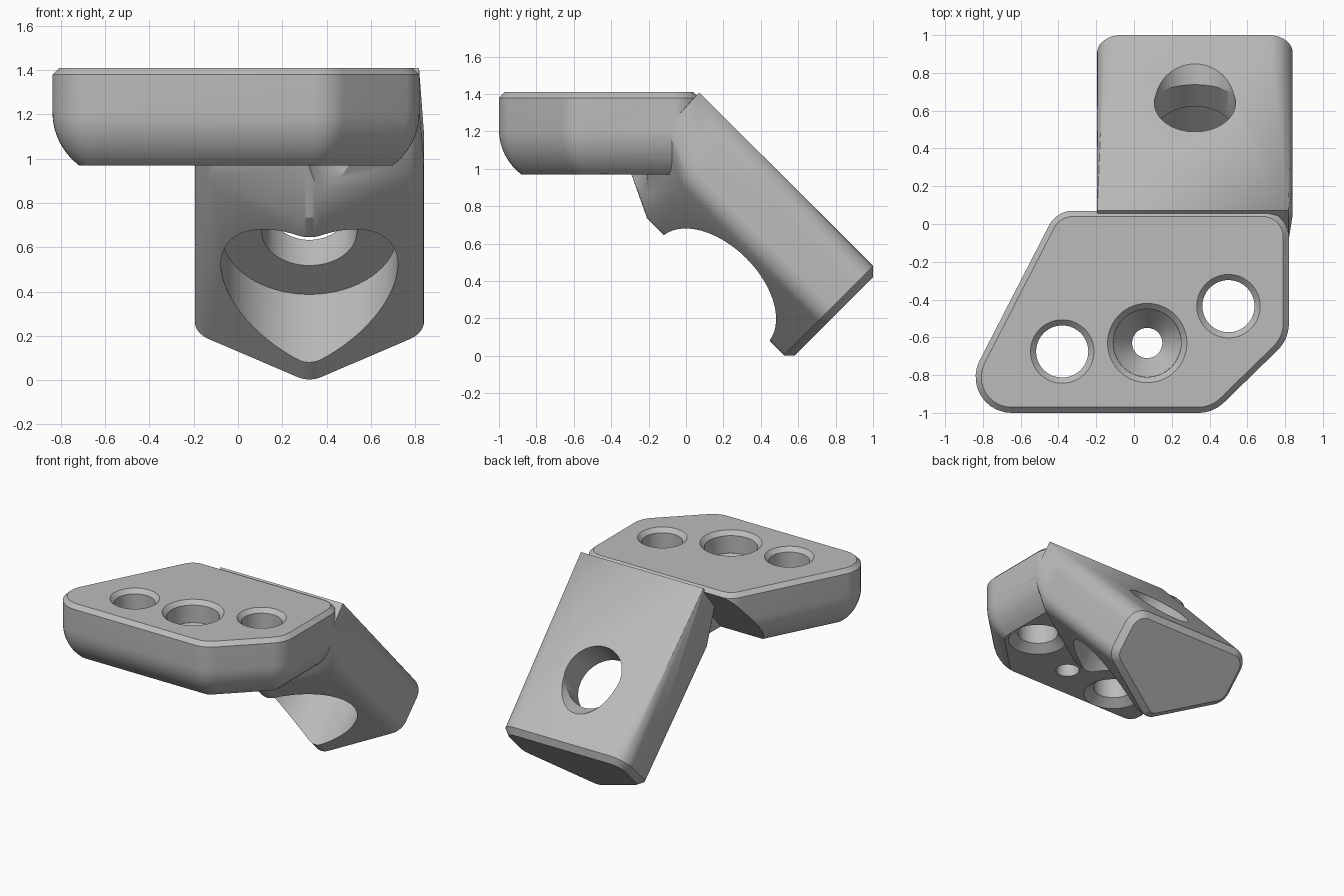
import bpy, bmesh, math
from mathutils import Vector

cube = bpy.data.objects.get("Cube")
if cube:
    bpy.data.objects.remove(cube, do_unlink=True)

metal = bpy.data.materials.new("light_grey")
metal.use_nodes = True
colour = (0.5, 0.5, 0.5, 1)
metal.diffuse_color = colour
metal.node_tree.nodes["Principled BSDF"].inputs["Base Color"].default_value = colour


def rounded(corners, inset=0.0, steps=10):
    """Outline with rounded corners; each corner is (x, y, radius)."""
    pts = []
    for i, (x, y, r) in enumerate(corners):
        p = Vector((x, y))
        a = (Vector(corners[i - 1][:2]) - p).normalized()
        b = (Vector(corners[(i + 1) % len(corners)][:2]) - p).normalized()
        half = a.angle(b) / 2
        c = p + (a + b).normalized() * r / math.sin(half)
        e1 = (p + a * r / math.tan(half) - c).normalized()
        e2 = (p + b * r / math.tan(half) - c).normalized()
        pts += [c + e1.slerp(e2, k / steps) * (r - inset) for k in range(steps + 1)]
    return pts


def finish(bm, name):
    bmesh.ops.recalc_face_normals(bm, faces=bm.faces)
    me = bpy.data.meshes.new(name)
    bm.to_mesh(me)
    bm.free()
    me.materials.append(metal)
    ob = bpy.data.objects.new(name, me)
    bpy.context.collection.objects.link(ob)
    return ob


def hull(points, name):
    bm = bmesh.new()
    for p in points:
        bm.verts.new(p)
    bmesh.ops.remove_doubles(bm, verts=bm.verts, dist=0.0005)
    res = bmesh.ops.convex_hull(bm, input=bm.verts)
    junk = {g for g in res["geom_interior"] + res["geom_unused"]
            if isinstance(g, bmesh.types.BMVert)}
    bmesh.ops.delete(bm, geom=list(junk), context="VERTS")
    bmesh.ops.dissolve_limit(bm, angle_limit=0.01, verts=bm.verts, edges=bm.edges)
    return finish(bm, name)


def cone(start, end, r1, r2, name="cutter"):
    """Round cutter from start to end."""
    start, end = Vector(start), Vector(end)
    axis = end - start
    bm = bmesh.new()
    bmesh.ops.create_cone(bm, cap_ends=True, segments=64, radius1=r1, radius2=r2,
                          depth=axis.length)
    m = axis.to_track_quat("Z", "Y").to_matrix().to_4x4()
    m.translation = (start + end) / 2
    bm.transform(m)
    return finish(bm, name)


def combine(body, tool, operation):
    mod = body.modifiers.new("join", "BOOLEAN")
    mod.operation, mod.solver, mod.object = operation, "EXACT", tool
    dg = bpy.context.evaluated_depsgraph_get()
    dg.update()
    me = bpy.data.meshes.new_from_object(body.evaluated_get(dg))
    body.modifiers.clear()
    body.data = me
    bpy.data.objects.remove(tool, do_unlink=True)


# Mounting plate: rounded outline, top chamfer, curved lower edge
outline = [(-0.41, 0.07, 0.14), (-0.96, -1, 0.19), (0.42, -1, 0.2),
           (0.82, -0.61, 0.2), (0.82, 0.07, 0.14)]
levels = [(1.41, 0.03), (1.38, 0)]
for k in range(9):
    t = math.radians(53) * k / 8
    levels.append((1.21 - 0.3 * math.sin(t), 0.3 * (1 - math.cos(t))))
bm = bmesh.new()
rings = [[bm.verts.new((p.x, p.y, z)) for p in rounded(outline, inset)]
         for z, inset in levels]
for top, low in zip(rings, rings[1:]):
    for i in range(len(top)):
        bm.faces.new((top[i - 1], top[i], low[i], low[i - 1]))
bm.faces.new(rings[0])
bm.faces.new(rings[-1])
bracket = finish(bm, "bracket")

# Sloping undercut behind the free end of the plate
wedge = [(0.08, 1.395), (-0.27, 0.965), (-0.3, 0.9), (0.3, 0.9), (0.3, 1.395)]
combine(bracket, hull([(x, y, z) for x in (-1.2, -0.1) for y, z in wedge],
                      "undercut"), "DIFFERENCE")

# Arm: keel-shaped section swept down at 45 degrees, chamfered at its foot
CX, S = 0.3225, math.sqrt(0.5)
section = [(-0.5175, 1.047, 0.13), (-0.5175, 0.668, 0.13), (0, 0.355, 0.1),
           (0.5175, 0.668, 0.13), (0.5175, 1.047, 0.13)]


def place(u, d, n):
    """Arm coordinates: u across, d down the slope, n out of its top."""
    return Vector((CX + u, (d + n) * S, (n - d) * S))


points = []
for d, inset in ((0.41, 0.042), (0.368, 0), (-0.665, 0)):
    points += [place(p.x, d, p.y) for p in rounded(section, inset)]
for p in rounded(section):
    q = place(p.x, -0.665, p.y) + Vector((0, -0.1, 0.28))
    q.z = min(q.z, 1.409)
    q.y = min(q.y, 1.48 - q.z)
    q.x = min(q.x, 0.818)
    points.append(q)
combine(bracket, hull(points, "arm"), "UNION")

# Arm bore, wide recess beneath it, and level relief at its outer rim
D = -0.141
cuts = [cone(place(0, D, 0.6), place(0, D, 1.3), 0.215, 0.215),
        cone(place(0, D, 0.0), place(0, D, 0.806), 0.4, 0.4),
        cone((CX, 0.64, 0.845), (CX, 1.2, 0.845), 0.212, 0.212)]

# Two plain plate holes with chamfered rims
for x, y in ((-0.38, -0.675), (0.5, -0.435)):
    cuts += [cone((x, y, 0.9), (x, y, 1.5), 0.138, 0.138),
             cone((x, y, 1.38), (x, y, 1.42), 0.138, 0.178),
             cone((x, y, 0.95), (x, y, 1.02), 0.23, 0.138)]

# Clearance under the hole nearest the arm
cuts.append(cone((0.5, -0.435, 0.7), (0.5, -0.435, 0.969), 0.23, 0.23))

# Countersunk middle hole
x, y = 0.07, -0.63
cuts += [cone((x, y, 0.9), (x, y, 1.5), 0.08, 0.08),
         cone((x, y, 1.12), (x, y, 1.25), 0.08, 0.18),
         cone((x, y, 1.249), (x, y, 1.5), 0.18, 0.18),
         cone((x, y, 1.38), (x, y, 1.42), 0.18, 0.22)]
for cutter in cuts:
    combine(bracket, cutter, "DIFFERENCE")

# Smooth curved faces, keep crisp edges
bpy.ops.object.select_all(action="DESELECT")
bracket.select_set(True)
bpy.context.view_layer.objects.active = bracket
bpy.ops.object.shade_smooth_by_angle(angle=math.radians(25))
